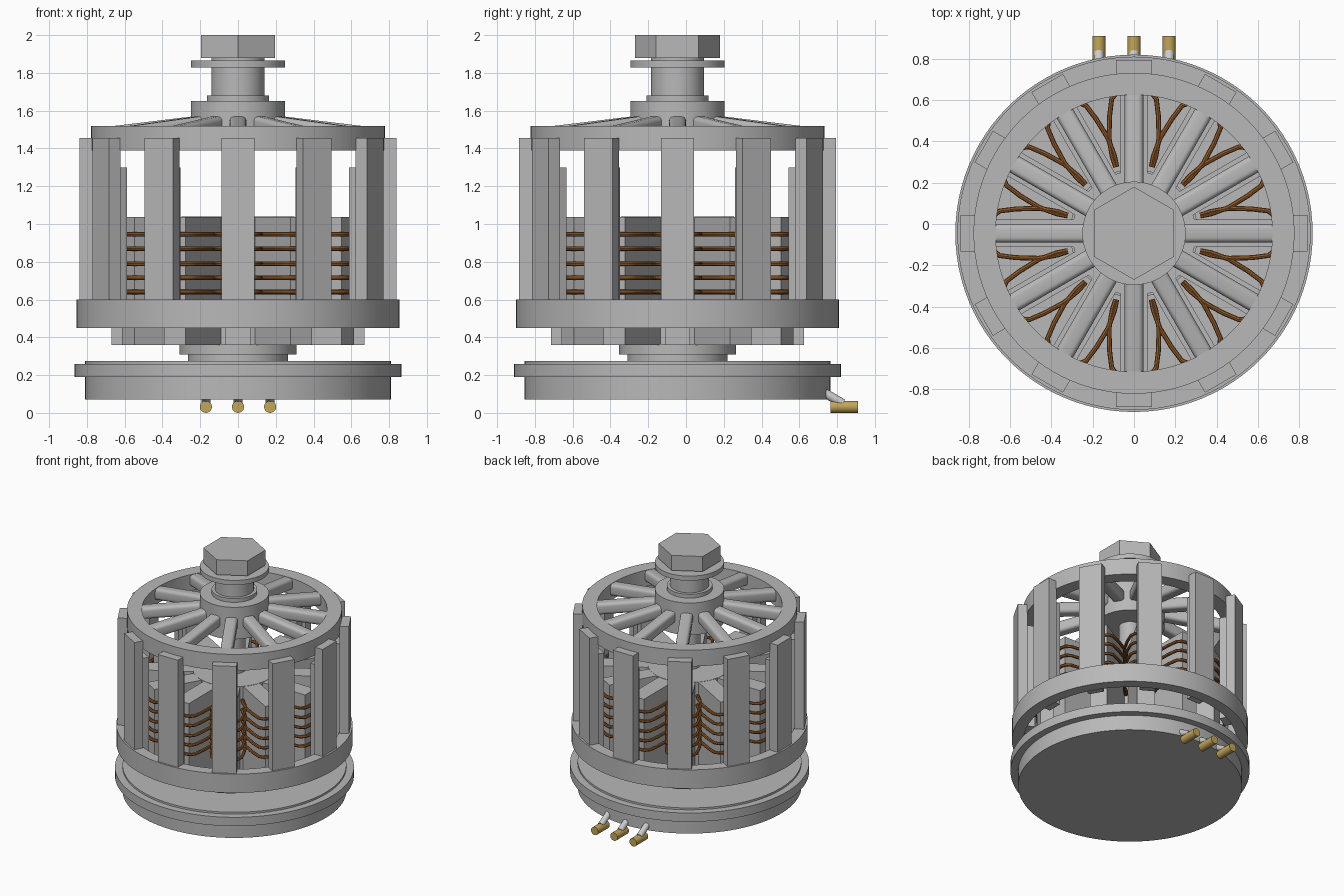
import bpy, bmesh, math
from mathutils import Matrix, Vector

cube = bpy.data.objects.get("Cube")
if cube:
    bpy.data.objects.remove(cube, do_unlink=True)

AXIS = Matrix.Translation((0, -0.045, 0))   # motor axis
N = 12                                      # poles around the axis


def material(name, rgb):
    m = bpy.data.materials.new(name)
    m.use_nodes = True
    m.diffuse_color = (*rgb, 1)
    m.node_tree.nodes["Principled BSDF"].inputs["Base Color"].default_value = (*rgb, 1)
    return m


GREY = material("grey metal", (0.48, 0.48, 0.48))
COPPER = material("copper", (0.30, 0.11, 0.025))
BRASS = material("brass", (0.55, 0.38, 0.10))
LIGHT = material("light grey sleeve", (0.60, 0.60, 0.60))


def finish(name, bm, mat, smooth=True):
    bmesh.ops.recalc_face_normals(bm, faces=bm.faces)
    me = bpy.data.meshes.new(name)
    bm.to_mesh(me)
    bm.free()
    me.materials.append(mat)
    if smooth:
        me.shade_smooth()
        me.set_sharp_from_angle(angle=math.radians(35))
    ob = bpy.data.objects.new(name, me)
    bpy.context.collection.objects.link(ob)
    return ob


def lathe(name, profile, mat=GREY, closed=False, steps=96):
    """Spin an (r, z) profile around the motor axis."""
    bm = bmesh.new()
    vs = [bm.verts.new((r, 0, z)) for r, z in profile]
    edges = [bm.edges.new(p) for p in zip(vs, vs[1:])]
    if closed:
        edges.append(bm.edges.new((vs[-1], vs[0])))
    bmesh.ops.spin(bm, geom=vs + edges, cent=(0, 0, 0), axis=(0, 0, 1),
                   angle=math.tau, steps=steps)
    bmesh.ops.remove_doubles(bm, verts=bm.verts, dist=1e-4)
    bm.transform(AXIS)
    return finish(name, bm, mat)


def ring(name, r0, r1, z0, z1):
    return lathe(name, [(r0, z0), (r1, z0), (r1, z1), (r0, z1)], closed=True)


def radial_boxes(name, r0, r1, half_w, z0, z1, drop=0, bevel=0):
    """Twelve boxes around the axis; drop lowers their outer end."""
    bm = bmesh.new()
    for i in range(N):
        part = bmesh.new()
        bmesh.ops.create_cube(part, size=1)
        for v in part.verts:
            z = z1 if v.co.z > 0 else z0
            out = v.co.x > 0
            v.co = (r1 if out else r0, math.copysign(half_w, v.co.y),
                    z - (drop if out else 0))
        if bevel:
            long_edges = [e for e in part.edges
                          if abs(e.verts[0].co.x - e.verts[1].co.x) > 0.1]
            bmesh.ops.bevel(part, geom=long_edges, offset=bevel, segments=4,
                            profile=0.5, affect='EDGES')
        part.transform(AXIS @ Matrix.Rotation(math.tau * i / N, 4, 'Z'))
        tmp = bpy.data.meshes.new("tmp")
        part.to_mesh(tmp)
        part.free()
        bm.from_mesh(tmp)
        bpy.data.meshes.remove(tmp)
    return finish(name, bm, GREY, smooth=bool(bevel))


def rod(name, a, b, radius, mat, sides=24):
    a, b = Vector(a), Vector(b)
    bm = bmesh.new()
    bmesh.ops.create_cone(bm, cap_ends=True, segments=sides, radius1=radius,
                          radius2=radius, depth=(b - a).length)
    rot = (b - a).to_track_quat('Z', 'Y').to_matrix().to_4x4()
    bm.transform(Matrix.Translation((a + b) / 2) @ rot)
    return finish(name, bm, mat)


# Stepped base plate
lathe("base_plate", [(0, 0.07), (0.81, 0.07), (0.81, 0.19), (0.865, 0.19),
                     (0.865, 0.26), (0.81, 0.26), (0.81, 0.275), (0, 0.275)])

# Stator: flanged mount, core and teeth
lathe("stator_mount", [(0, 0.27), (0.265, 0.27), (0.265, 0.31), (0.31, 0.31),
                       (0.31, 0.365), (0, 0.365)])
lathe("stator_core", [(0, 0.36), (0.30, 0.36), (0.30, 1.04), (0, 1.04)])
radial_boxes("stator_teeth", 0.2, 0.67, 0.066, 0.36, 1.038)

# Copper windings: five turns around each tooth
half = [(0.32, 0.088), (0.37, 0.105), (0.46, 0.121), (0.57, 0.118),
        (0.65, 0.108), (0.68, 0.085), (0.69, 0.05)]
turn = half + [(r, -t) for r, t in reversed(half)]
cu = bpy.data.curves.new("windings", 'CURVE')
cu.dimensions = '3D'
cu.bevel_depth = 0.012
cu.bevel_resolution = 2
cu.use_fill_caps = True
for i in range(N):
    place = AXIS @ Matrix.Rotation(math.tau * i / N, 4, 'Z')
    for z in (0.64, 0.715, 0.79, 0.87, 0.945):
        sp = cu.splines.new('POLY')
        sp.points.add(len(turn) - 1)
        for p, (r, t) in zip(sp.points, turn):
            p.co = (*(place @ Vector((r, t, z))), 1)
tmp_ob = bpy.data.objects.new("winding_path", cu)
bm = bmesh.new()
tmp_me = bpy.data.meshes.new_from_object(tmp_ob)
bm.from_mesh(tmp_me)
bpy.data.objects.remove(tmp_ob)
bpy.data.meshes.remove(tmp_me)
finish("windings", bm, COPPER)

# Rotor bell: rings, outer bars, magnets, spokes
ring("lower_ring", 0.77, 0.855, 0.45, 0.60)
ring("upper_ring", 0.67, 0.777, 0.0 + 1.39, 1.52)
radial_boxes("outer_bars", 0.77, 0.84, 0.088, 0.50, 1.455)
radial_boxes("magnets", 0.71, 0.772, 0.057, 0.46, 1.30)
radial_boxes("spokes", 0.22, 0.69, 0.045, 1.48, 1.572, drop=0.057, bevel=0.025)

# Hub with stepped shaft and washer
lathe("hub_and_shaft", [(0, 1.395), (0.25, 1.395), (0.25, 1.65), (0.165, 1.65),
                        (0.165, 1.68), (0.14, 1.68), (0.14, 1.89), (0, 1.89)])
lathe("inner_shaft", [(0, 1.03), (0.08, 1.03), (0.08, 1.40), (0, 1.40)])
ring("washer", 0.13, 0.25, 1.828, 1.865)

# Hexagonal nut with corners toward front and back
bm = bmesh.new()
bmesh.ops.create_cone(bm, cap_ends=True, segments=6, radius1=0.225,
                      radius2=0.225, depth=0.12)
corner = max(bm.verts, key=lambda v: v.co.y).co
turn_nut = math.pi / 2 - math.atan2(corner.y, corner.x)
bm.transform(AXIS @ Matrix.Translation((0, 0, 1.94)) @ Matrix.Rotation(turn_nut, 4, 'Z'))
finish("hex_nut", bm, GREY, smooth=False)

# Three cable sleeves with brass connectors at the back
for label, x in (("right", -0.17), ("middle", 0), ("left", 0.17)):
    rod(label + "_cable_sleeve", (x, 0.70, 0.125), (x, 0.83, 0.05), 0.024, LIGHT)
    rod(label + "_connector", (x, 0.765, 0.032), (x, 0.91, 0.032), 0.032, BRASS)
